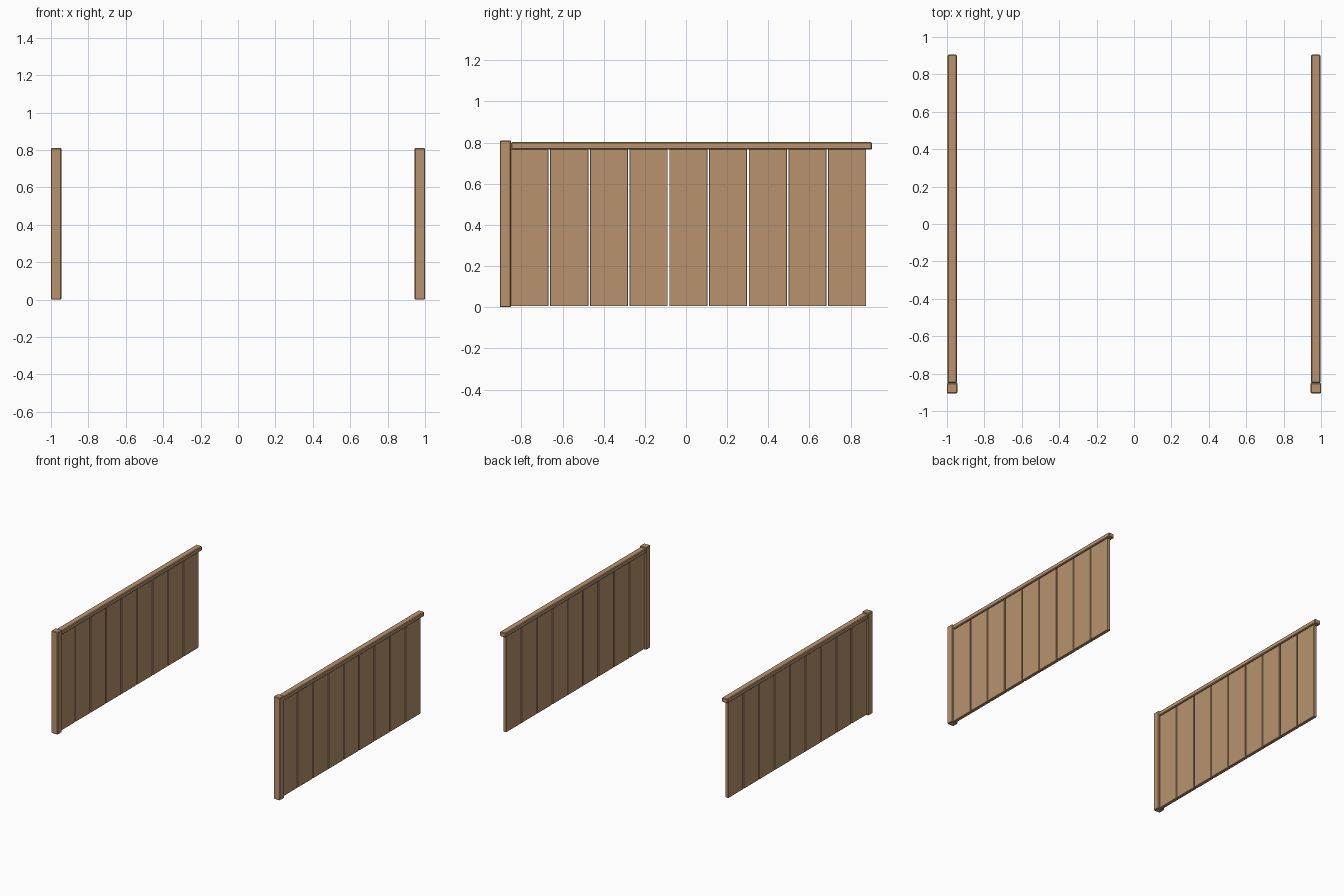
import bpy, bmesh

if "Cube" in bpy.data.objects:
    bpy.data.objects.remove(bpy.data.objects["Cube"])

wood = bpy.data.materials.new("tan wood")
wood.diffuse_color = (0.48, 0.29, 0.156, 1)
wood.use_nodes = True
wood.node_tree.nodes["Principled BSDF"].inputs["Base Color"].default_value = wood.diffuse_color


def box(name, lo, hi, bevel):
    """Slightly bevelled box between two corners."""
    bm = bmesh.new()
    bmesh.ops.create_cube(bm, size=1)
    for v in bm.verts:
        v.co = [lo[i] + (v.co[i] + 0.5) * (hi[i] - lo[i]) for i in range(3)]
    bmesh.ops.bevel(bm, geom=bm.edges[:], offset=bevel, segments=1, affect='EDGES')
    me = bpy.data.meshes.new(name)
    bm.to_mesh(me)
    bm.free()
    me.materials.append(wood)
    ob = bpy.data.objects.new(name, me)
    bpy.context.collection.objects.link(ob)
    return ob


PITCH, GAP = 0.193, 0.008

for side, x in (("left", -0.972), ("right", 0.972)):
    # Front post
    box(side + "_post", (x - 0.028, -0.905, 0), (x + 0.028, -0.851, 0.81), 0.004)
    # Top rail, overhanging the last plank
    box(side + "_rail", (x - 0.025, -0.851, 0.767), (x + 0.025, 0.905, 0.802), 0.005)
    # Vertical planks with narrow gaps
    for i in range(9):
        y = -0.857 + i * PITCH
        box(f"{side}_plank_{i + 1}", (x - 0.013, y + GAP / 2, 0.005),
            (x + 0.013, y + PITCH - GAP / 2, 0.769), 0.002)
